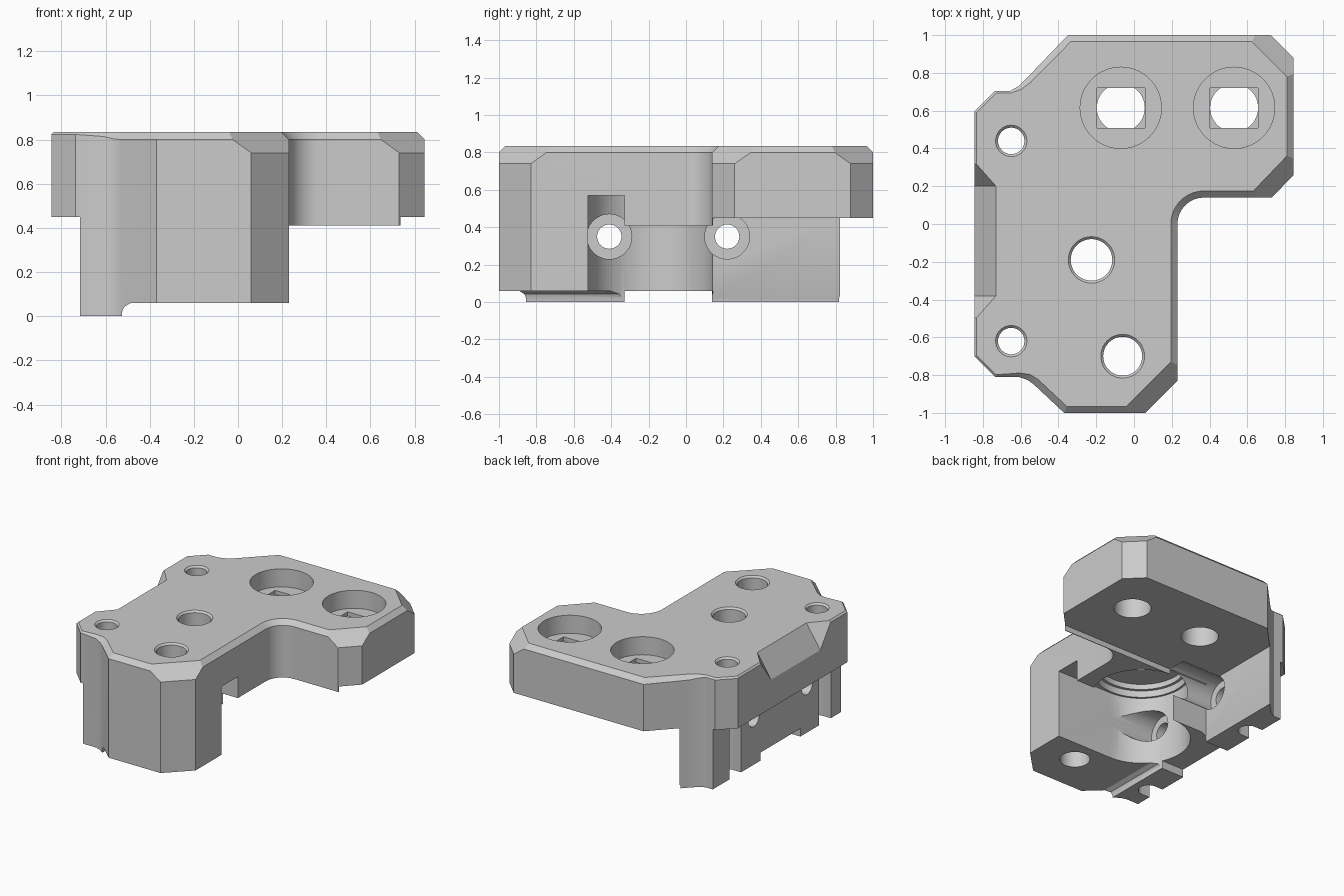
import bpy, bmesh
from math import sin, cos, pi, radians
from mathutils import Vector

cube = bpy.data.objects.get("Cube")
if cube:
    bpy.data.objects.remove(cube, do_unlink=True)

grey = bpy.data.materials.new("light_grey")
grey.use_nodes = True
grey.diffuse_color = (0.6, 0.6, 0.6, 1)
grey.node_tree.nodes["Principled BSDF"].inputs["Base Color"].default_value = (0.6, 0.6, 0.6, 1)

TOP = 0.835
PLATE = 0.45      # underside of the upper plate
LOW, HIGH = -0.2, 1.2


def make_object(name, bm):
    bmesh.ops.recalc_face_normals(bm, faces=bm.faces[:])
    mesh = bpy.data.meshes.new(name)
    bm.to_mesh(mesh)
    bm.free()
    mesh.materials.append(grey)
    obj = bpy.data.objects.new(name, mesh)
    bpy.context.collection.objects.link(obj)
    return obj


def loft(name, rings):
    bm = bmesh.new()
    loops = [[bm.verts.new(p) for p in ring] for ring in rings]
    n = len(loops[0])
    for a, b in zip(loops, loops[1:]):
        for i in range(n):
            j = (i + 1) % n
            bm.faces.new((a[i], a[j], b[j], b[i]))
    bm.faces.new(loops[0])
    bm.faces.new(loops[-1])
    return make_object(name, bm)


def place(u, v, w, axis):
    return {"z": (u, v, w), "y": (u, w, v), "x": (w, u, v)}[axis]


def prism(points, lo, hi, axis="z"):
    return loft("cutter", [[place(u, v, w, axis) for u, v in points] for w in (lo, hi)])


def box(x0, x1, y0, y1, z0, z1):
    return prism([(x0, y0), (x1, y0), (x1, y1), (x0, y1)], z0, z1)


def circle(u, v, r, n=48):
    return [(u + r * cos(2 * pi * i / n), v + r * sin(2 * pi * i / n)) for i in range(n)]


def hull(points):
    bm = bmesh.new()
    for p in points:
        bm.verts.new(p)
    bmesh.ops.convex_hull(bm, input=bm.verts[:])
    return make_object("cutter", bm)


def cut(cutter):
    mod = body.modifiers.new("cut", "BOOLEAN")
    mod.operation = "DIFFERENCE"
    mod.solver = "EXACT"
    mod.object = cutter
    bpy.context.view_layer.objects.active = body
    bpy.ops.object.modifier_apply(modifier=mod.name)
    bpy.data.objects.remove(cutter, do_unlink=True)


def bore(x, y, r, z0=LOW, rim=0.013):
    # vertical hole with a bevelled rim on the top face
    cut(prism(circle(x, y, r), z0, HIGH))
    cut(loft("cutter", [[(u, v, z) for u, v in circle(x, y, q)]
                        for q, z in ((r, TOP - rim), (r + 2 * rim, TOP + rim))]))


# Plan outline with a filleted inner corner
inner = [(0.37 - 0.14 * cos(radians(a)), 0.14 * sin(radians(a))) for a in range(0, 91, 10)]
outline = [(-0.37, -1), (0.06, -1), (0.23, -0.83)] + inner + [
    (0.73, 0.14), (0.845, 0.26), (0.845, 0.88), (0.725, 1), (-0.35, 1),
    (-0.57, 0.77), (-0.61, 0.73), (-0.655, 0.705), (-0.735, 0.705), (-0.845, 0.595),
    (-0.845, -0.7), (-0.735, -0.81), (-0.61, -0.81), (-0.565, -0.825), (-0.53, -0.85)]


def bevel_size(x):
    return 0.012 + 0.023 * min(1, max(0, (x + 0.65) / 0.1))


def inset(i):
    # mitred inset of one outline corner
    p, q, r = (Vector(outline[(i + k) % len(outline)]) for k in (-1, 0, 1))
    e, f = (q - p).normalized(), (r - q).normalized()
    m, n = Vector((-e.y, e.x)), Vector((-f.y, f.x))
    return q + (m + n) * bevel_size(q.x) / (1 + m.dot(n))


# Main body with a bevelled top edge
body = loft("mount_body", [
    [(x, y, 0) for x, y in outline],
    [(x, y, TOP - bevel_size(x)) for x, y in outline],
    [(*inset(i), TOP) for i in range(len(outline))]])

# Deep bevels over the three slanted right-hand corners
for a, b in (((0.06, -1), (0.23, -0.83)), ((0.73, 0.14), (0.845, 0.26)), ((0.845, 0.88), (0.725, 1))):
    a, b = Vector(a), Vector(b)
    d = (b - a).normalized()
    out = Vector((d.y, -d.x))
    profile = [(-0.145, TOP + 0.05), (0.05, TOP - 0.145), (0.05, TOP + 0.05)]
    ends = []
    for end in (a - d * 0.2, b + d * 0.2):
        ends.append([(*(end + out * s), z) for s, z in profile])
    cut(loft("cutter", ends))

# Sloped relief along the left edge of the top
cut(hull([(x, y, z) for x, z, ys in (
    (-0.727, TOP + 0.005, (-0.38, 0.2)),
    (-0.86, TOP + 0.005, (-0.53, 0.35)),
    (-0.86, 0.64, (-0.38, 0.2))) for y in ys]))

# Overhang of the plate on the outer side and under the arm
cut(box(-1, -0.715, -1.1, 1.1, LOW, PLATE))
cut(box(-0.52, 1, 0.145, 1.1, LOW, PLATE))

# Round pocket that opens sideways, stepped at its ceiling
cx, cy, cr = -0.225, -0.19, 0.335
cut(prism(circle(cx, cy, cr, 64), LOW, 0.57))
cut(prism(circle(cx, cy, 0.32, 64), 0.5, 0.62))
cut(prism(circle(cx, cy, 0.3, 64), 0.5, 0.66))
cut(box(cx, 1, cy - cr, -0.33, LOW, 0.57))
cut(box(cx, 1, -0.4, 0.2, LOW, 0.41))

# Raised underside, leaving feet along the wall
cut(prism([(-0.525, LOW), (-0.525, 0.02), (-0.515, 0.043), (-0.485, 0.06), (1, 0.06), (1, LOW)],
          -1.1, 1.1, "y"))
cut(box(-1, 0, -0.33, 0.14, LOW, 0.06))

# Vertical bolt holes, with open slots in the wall below the plate
bore(cx, cy, 0.11, 0.6)
bore(-0.06, -0.7, 0.103)
for y in (0.44, -0.62):
    bore(-0.65, y, 0.07)
    cut(box(-0.9, -0.65, y - 0.07, y + 0.07, LOW, PLATE))

# Counterbored holes in the arm
for x in (-0.07, 0.53):
    y = 0.615
    cut(prism(circle(x, y, 0.215, 64), 0.7, HIGH))
    cut(box(x - 0.127, x + 0.127, y - 0.106, y + 0.106, 0.67, 0.75))
    cut(prism(circle(x, y, 0.127), LOW, 0.68))

# Sideways bolt holes through the wall
for y in (-0.41, 0.22):
    cut(prism(circle(y, 0.35, 0.12), -0.6, -0.2, "x"))
    cut(prism(circle(y, 0.35, 0.065), -1, -0.5, "x"))

bpy.ops.object.select_all(action="DESELECT")
body.select_set(True)
bpy.context.view_layer.objects.active = body
bpy.ops.object.shade_smooth_by_angle(angle=radians(28))
